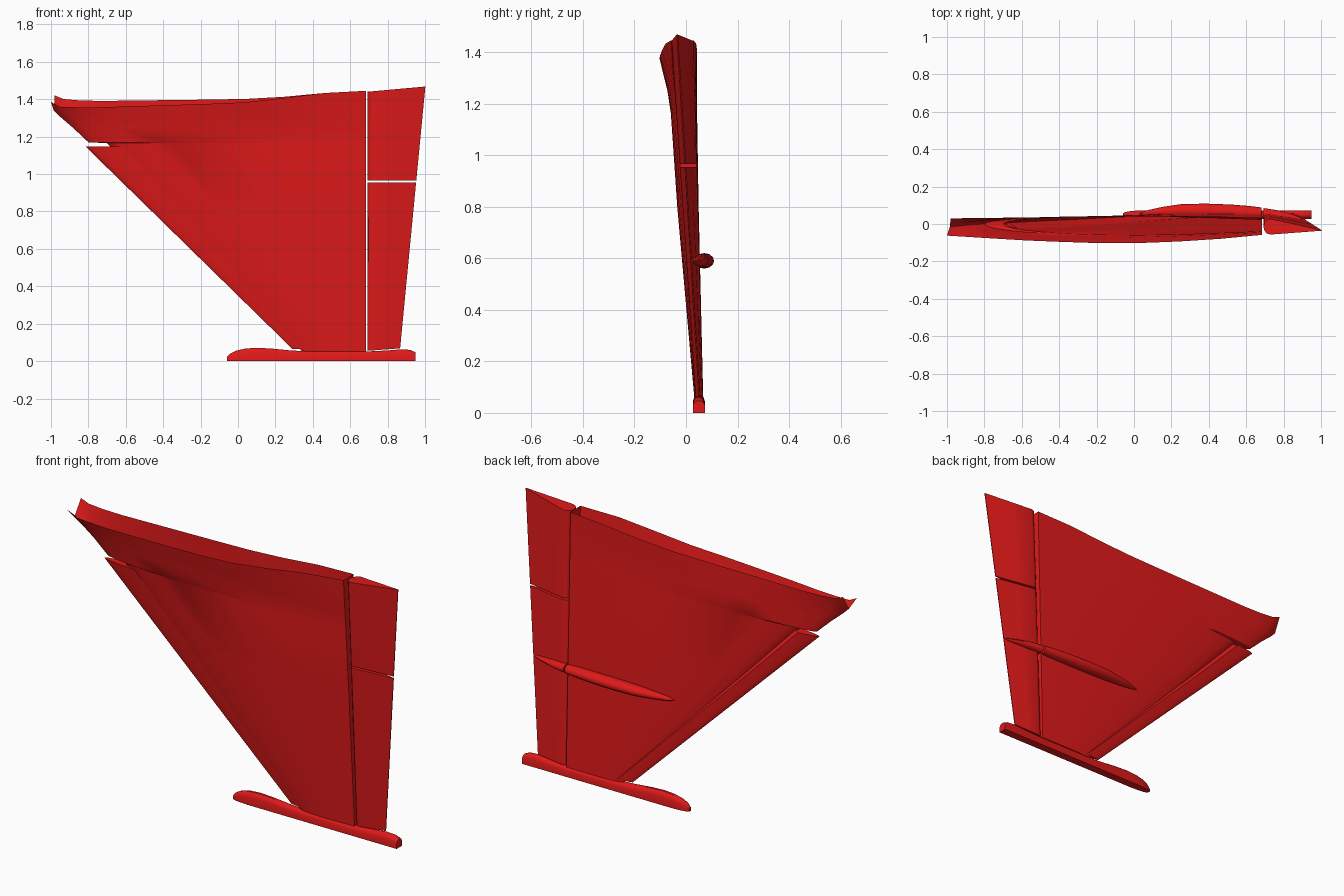
import bpy, bmesh, math
from mathutils import Vector

if "Cube" in bpy.data.objects:
    bpy.data.objects.remove(bpy.data.objects["Cube"])

red = bpy.data.materials.new("red_paint")
red.diffuse_color = (0.75, 0.01, 0.01, 1)
red.use_nodes = True
red.node_tree.nodes["Principled BSDF"].inputs["Base Color"].default_value = red.diffuse_color


def lerp(a, b, t):
    return a + (b - a) * t


def interp(table, x):
    """Piecewise-linear lookup in a list of (x, value)."""
    if x <= table[0][0]:
        return table[0][1]
    for (x0, v0), (x1, v1) in zip(table, table[1:]):
        if x <= x1:
            return lerp(v0, v1, (x - x0) / (x1 - x0))
    return table[-1][1]


def loft(name, rings, cap_start=True, cap_end=True, angle=30):
    """Skin a list of equal-length closed rings."""
    bm = bmesh.new()
    vs = [[bm.verts.new(p) for p in ring] for ring in rings]
    n = len(vs[0])
    for a, b in zip(vs, vs[1:]):
        for i in range(n):
            j = (i + 1) % n
            bm.faces.new((a[i], a[j], b[j], b[i]))
    if cap_start:
        bm.faces.new(vs[0][::-1])
    if cap_end:
        bm.faces.new(vs[-1])
    bmesh.ops.recalc_face_normals(bm, faces=bm.faces)
    me = bpy.data.meshes.new(name)
    bm.to_mesh(me)
    bm.free()
    me.materials.append(red)
    ob = bpy.data.objects.new(name, me)
    bpy.context.collection.objects.link(ob)
    bpy.context.view_layer.objects.active = ob
    ob.select_set(True)
    bpy.ops.object.shade_smooth_by_angle(angle=math.radians(angle))
    ob.select_set(False)
    return ob


# Main wing panel: hollow, open at the root (top)
HINGE = 0.685
CHORD = [0, .012, .04, .09, .16, .26, .38, .5, .62, .74, .87, 1]
BULGE = [(0, 0), (.012, .22), (.04, .4), (.09, .58), (.16, .74), (.26, .88),
         (.38, .97), (.5, 1), (1, 1)]


def skin_y(t, nose, peak, rear):
    if t <= 0.5:
        return lerp(nose, peak, interp(BULGE, t))
    return lerp(peak, rear, ((t - 0.5) / 0.5) ** 1.6)


def wing_ring(z, le, nose, front, back, front_rear, back_rear):
    f = [(lerp(le, HINGE, t), skin_y(t, nose, front, front_rear), z) for t in CHORD]
    b = [(lerp(le, HINGE, t), skin_y(t, nose, back, back_rear), z) for t in CHORD[1:]]
    return f[::-1] + b


SECTIONS = [
    (.05, .345, .05, .033, .067, .038, .066),
    (.80, -.357, .015, -.034, .049, -.012, .046),
    (1.165, -.70, .0, -.059, .043, -.038, .036),
    (1.170, -.80, .0, -.060, .043, -.038, .036),
    (1.25, -.885, -.005, -.072, .042, -.044, .034),
    (1.31, -.955, -.012, -.087, .042, -.050, .032),
]
FRONT_Z = [(-1, 1.385), (-.96, 1.36), (-.8, 1.355), (0, 1.38), (.2, 1.40), (.4, 1.43), (.685, 1.445)]
BACK_Z = [(-.98, 1.42), (-.93, 1.40), (-.8, 1.39), (0, 1.40), (.2, 1.408), (.4, 1.43), (.685, 1.445)]
FRONT_Y = [(-1, -.062), (-.6, -.087), (-.2, -.103), (.1, -.101), (.4, -.085), (.685, -.058)]
BACK_Y = [(-.98, .03), (0, .042), (.4, .042), (.685, .03)]
STEPS = [i / 10 for i in range(11)]


def root_ring():
    # flared root edge, notched at the leading edge
    ts = [(t - CHORD[1]) / (1 - CHORD[1]) for t in CHORD[1:]]
    f = [(x, interp(FRONT_Y, x), interp(FRONT_Z, x)) for x in (lerp(-1, HINGE, t) for t in ts)]
    b = [(x, interp(BACK_Y, x), interp(BACK_Z, x)) for x in (lerp(-.98, HINGE, t) for t in ts)]
    return f[::-1] + [(-.985, -.015, 1.34)] + b


loft("wing_panel", [wing_ring(*s) for s in SECTIONS] + [root_ring()], True, False)


# Leading-edge slat wrapped over the nose of the wing
def slat_ring(z, le, front_x, back_x, nose, yf, yb):
    ring = []
    for i in range(7):
        a = 1 - i / 6
        ring.append((lerp(le, front_x, a * a), lerp(nose, yf, a), z))
    for i in range(1, 6):
        a = i / 5
        ring.append((lerp(le, back_x, a * a), lerp(nose, yb, a), z))
    return ring


loft("leading_edge_slat", [
    slat_ring(.066, .29, .405, .375, .05, .038, .062),
    slat_ring(.80, -.46, -.285, -.36, .015, -.010, .034),
    slat_ring(1.147, -.815, -.61, -.70, .0, -.032, .024)])


# Trailing-edge control surfaces with rounded noses
def flap_ring(z0, z1):
    def point(x_t, side):
        z = lerp(z0, z1, x_t)
        k = (z - .05) / 1.4
        te = .865 + .135 * k
        x = lerp(.692, te, x_t)
        yt = lerp(.053, -.033, k)
        yf, yb = lerp(.038, -.057, k), lerp(.066, .028, k)
        mid, half = (yf + yb) / 2, (yb - yf) / 2
        if x_t < .12:
            grow = math.sqrt(max(0, 1 - (1 - x_t / .12) ** 2))
            return (x, mid + side * half * grow, z)
        u = (x_t - .12) / .88
        return (x, lerp(mid + side * half, yt + side * .002, u), z)
    ts = [0, .02, .06, .12, .5, 1]
    return [point(t, -1) for t in ts[::-1]] + [point(t, 1) for t in ts[1:]]


loft("outer_flap", [flap_ring(.055, .068), flap_ring(.955, .955)])
loft("inner_flap", [flap_ring(.965, .965), flap_ring(1.44, 1.468)])


# Actuator fairing on the rear face, in two pieces split at the hinge
def pod(name, stations, sides=12):
    rings = []
    for x, y, ry, rz in stations:
        rings.append([(x, y + ry * math.cos(2 * math.pi * i / sides),
                       .59 + rz * math.sin(2 * math.pi * i / sides)) for i in range(sides)])
    loft(name, rings, angle=40)


pod("fairing_front", [(.03, .056, .002, .002), (.07, .060, .013, .011), (.15, .066, .025, .020),
                      (.25, .071, .035, .027), (.38, .071, .038, .030), (.52, .066, .038, .029),
                      (.62, .060, .036, .027), (.682, .055, .033, .024)])
pod("fairing_rear", [(.692, .054, .031, .023), (.76, .047, .028, .020),
                     (.84, .035, .020, .013), (.915, .021, .004, .003)])

# Wing-tip rail along the bottom
RAIL = [(-.06, .022, .008), (-.045, .038, .014), (-.01, .056, .020), (.04, .067, .023),
        (.10, .071, .023), (.18, .067, .023), (.28, .057, .023), (.38, .052, .023),
        (.70, .052, .023), (.80, .057, .023), (.87, .063, .023), (.92, .060, .023), (.95, .047, .023)]
rail_rings = []
for x, top, w in RAIL:
    c = .05
    rail_rings.append([(x, c - w, 0), (x, c + w, 0), (x, c + w, top * .65),
                       (x, c + w * .75, top * .88), (x, c + w * .3, top),
                       (x, c - w * .3, top), (x, c - w * .75, top * .88), (x, c - w, top * .65)])
loft("tip_rail", rail_rings, angle=35)
